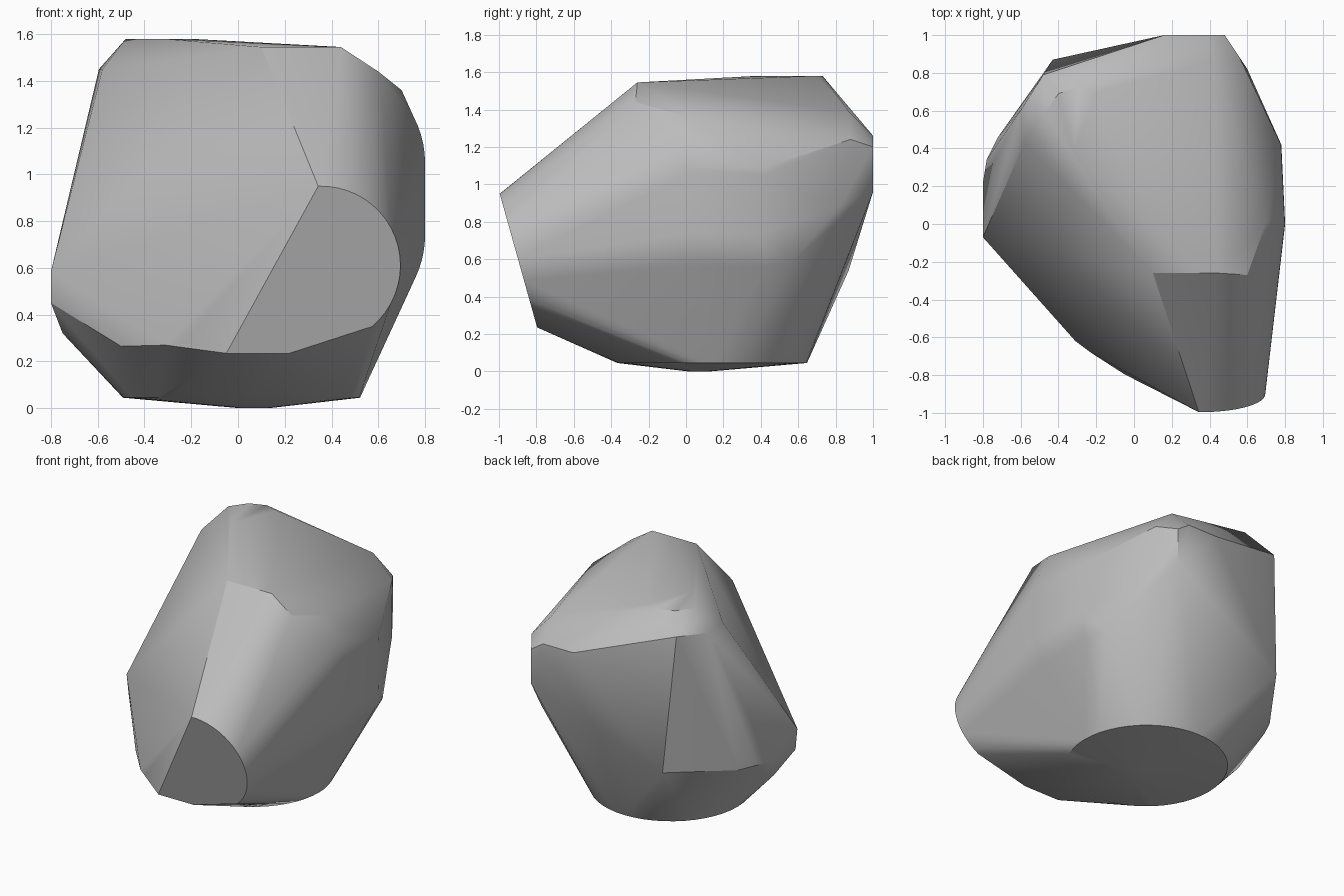
import bpy
import bmesh
from math import sin, cos, radians

default_cube = bpy.data.objects.get("Cube")
if default_cube:
    bpy.data.objects.remove(default_cube, do_unlink=True)


def arc(centre_u, centre_v, radius, start, end, steps):
    """Points of a circular arc in a plane, angles in degrees."""
    angles = [radians(start + (end - start) * i / steps) for i in range(steps + 1)]
    return [(centre_u + radius * cos(a), centre_v + radius * sin(a)) for a in angles]


def front_plane(x, z):
    """Place a point on the leaning front face."""
    return (x, -0.73 - 0.28 * z, z)


outline = []

# Round flat foot with a slightly sunken tip underneath
outline += [(x, y, 0.045) for x, y in arc(0.015, 0.14, 0.507, 0, 360, 48)]
outline += [(x, y, 0) for x, y in arc(0.07, 0.07, 0.06, 0, 360, 8)]

# Rounded nose on the front face
outline += [front_plane(x, z) for x, z in arc(0.355, 0.61, 0.34, 92, -50, 20)]
outline += [front_plane(x, 0.235) for x in (-0.05, 0.22)]

# Lower front corner, leading from the nose round to the right flank
outline += [(-0.23, -0.68, 0.28), (-0.31, -0.62, 0.27), (-0.5, -0.4, 0.265)]

# Right flank
outline += [(-0.8, -0.07, 0.585), (-0.8, -0.05, 0.45), (-0.8, 0.22, 0.47)]
outline += [(-0.75, 0.12, 0.32), (-0.78, 0.34, 0.485), (-0.72, 0.46, 0.48)]

# Left flank: a soft bulge, repeated slightly smaller towards the back
bulge = arc(0.38, 1.05, 0.42, 38, 0, 7) + arc(0.38, 0.74, 0.42, 0, -25, 5)
outline += [(x, 0, z) for x, z in bulge]
outline += [(x - 0.02, 0.42, z) for x, z in bulge if z < 1.1]
outline += [(0.71, 0.56, 0.58)]

# Top slab with its cut corners
outline += [(x, -0.26, 1.545) for x in (0.1, 0.44)]
outline += [(0.6, -0.27, 1.44), (0.7, 0.01, 1.36)]
outline += [(x, y, 1.58) for x, y in
            ((-0.48, 0.58), (-0.4, 0.69), (-0.29, 0.73), (-0.2, 0.7), (-0.32, 0.38))]
outline += [(0.42, 0.87, 1.39)]

# Upper right corner chamfer
outline += [(-0.58, 0.43, 1.45), (-0.595, 0.61, 1.45), (-0.48, 0.79, 1.46)]

# Back face and its rounded left corner
outline += [(x, 1, 1.26) for x in (0.16, 0.29, 0.39)]
outline += [(0.48, 1, z) for z in (0.96, 1.2)]
outline += [(0.56, 0.88, 1.24), (0.6, 0.82, 0.88)]
outline += [(-0.43, 0.87, 0.54), (-0.54, 0.69, 0.49)]

# Wrap every outline in one faceted convex skin
bm = bmesh.new()
for point in outline:
    bm.verts.new(point)
hull = bmesh.ops.convex_hull(bm, input=bm.verts)
unused = {v for v in hull["geom_interior"] + hull["geom_unused"]
          if isinstance(v, bmesh.types.BMVert)}
bmesh.ops.delete(bm, geom=list(unused), context="VERTS")
bmesh.ops.dissolve_limit(bm, angle_limit=radians(0.5), verts=bm.verts, edges=bm.edges)
bmesh.ops.recalc_face_normals(bm, faces=bm.faces)

mesh = bpy.data.meshes.new("stone_body")
bm.to_mesh(mesh)
bm.free()
stone = bpy.data.objects.new("stone_body", mesh)
bpy.context.collection.objects.link(stone)

# One plain stone colour
grey = (0.5, 0.5, 0.5, 1)
material = bpy.data.materials.new("stone_grey")
material.use_nodes = True
material.diffuse_color = grey
material.node_tree.nodes["Principled BSDF"].inputs["Base Color"].default_value = grey
mesh.materials.append(material)

# Soft blends across shallow facets, crisp creases elsewhere
bpy.ops.object.select_all(action="DESELECT")
stone.select_set(True)
bpy.context.view_layer.objects.active = stone
bpy.ops.object.shade_smooth_by_angle(angle=radians(30))
